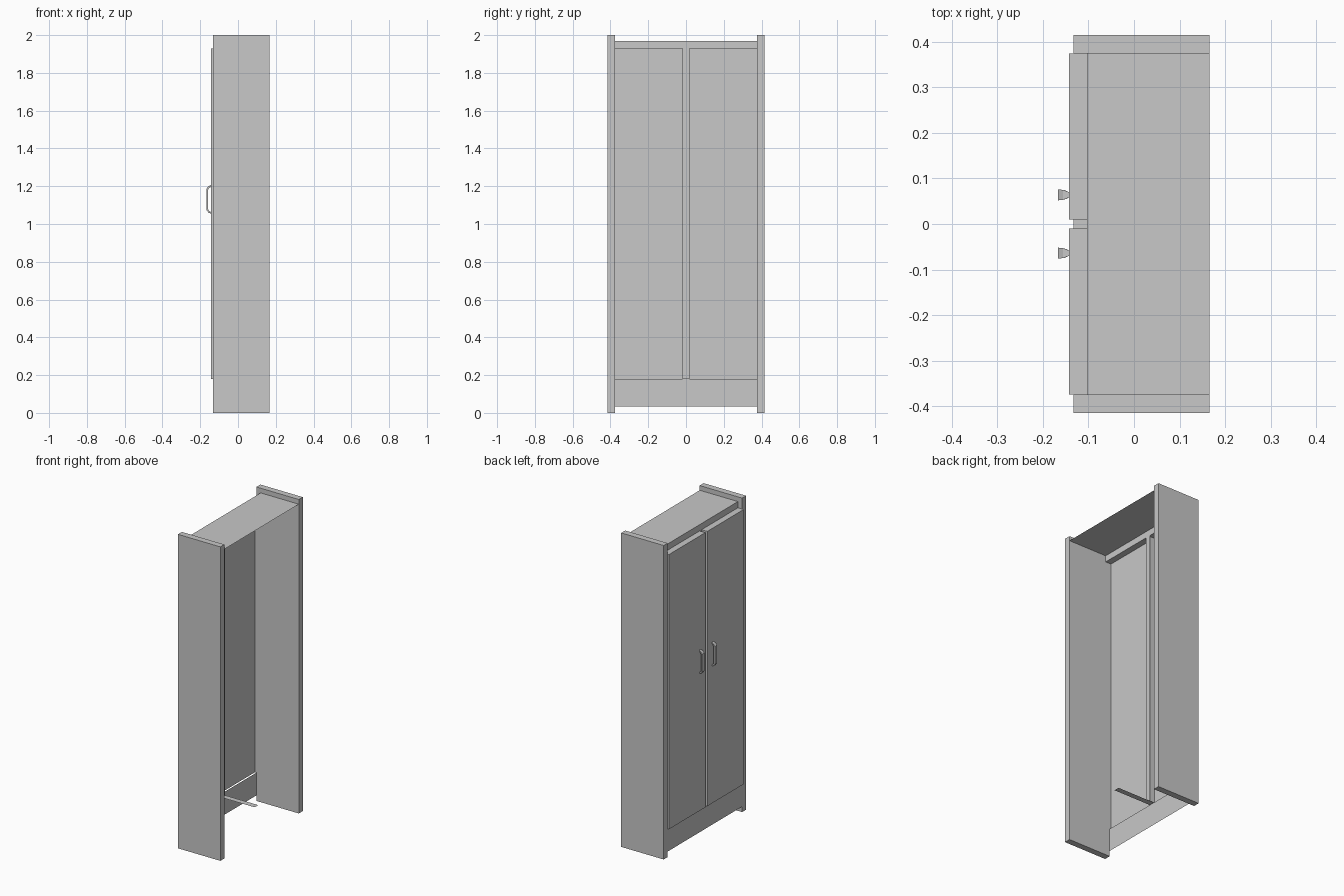
import bpy
import bmesh

default = bpy.data.objects.get("Cube")
if default:
    bpy.data.objects.remove(default, do_unlink=True)

grey = bpy.data.materials.new("light_grey")
grey.use_nodes = True
colour = (0.58, 0.58, 0.58, 1)
grey.diffuse_color = colour
grey.node_tree.nodes["Principled BSDF"].inputs["Base Color"].default_value = colour

# Shared planes of the cabinet
BACK, FRONT, FRAME, DOOR = 0.166, -0.133, -0.103, -0.143
INNER, OUTER = 0.375, 0.415
TOP, DOOR_TOP, DOOR_BOTTOM = 1.97, 1.93, 0.18


def finish(name, bm):
    mesh = bpy.data.meshes.new(name)
    bm.to_mesh(mesh)
    bm.free()
    mesh.materials.append(grey)
    obj = bpy.data.objects.new(name, mesh)
    bpy.context.collection.objects.link(obj)
    return obj


def box(name, xs, ys, zs, open_sides=()):
    """Box between ranges; open_sides lists (axis, sign) faces to leave out."""
    bm = bmesh.new()
    bmesh.ops.create_cube(bm, size=1)
    gone = [f for f in bm.faces
            if any(f.normal[axis] * sign > 0.9 for axis, sign in open_sides)]
    bmesh.ops.delete(bm, geom=gone, context='FACES')
    for v in bm.verts:
        for axis, (a, b) in enumerate((xs, ys, zs)):
            v.co[axis] = max(a, b) if v.co[axis] > 0 else min(a, b)
    return finish(name, bm)


def sheet(name, xs, ys, zs):
    """Flat rectangle: one of the three ranges has equal ends."""
    (x0, x1), (y0, y1), (z0, z1) = xs, ys, zs
    bm = bmesh.new()
    if z0 == z1:
        pts = [(x0, y0, z0), (x1, y0, z0), (x1, y1, z0), (x0, y1, z0)]
    else:
        pts = [(x0, y1, z0), (x0, y0, z0), (x0, y0, z1), (x0, y1, z1)]
    bm.faces.new([bm.verts.new(p) for p in pts])
    return finish(name, bm)


def handle(name, y):
    """Bracket grip: outer and inner outlines (x, z, half width) joined."""
    outer = [(DOOR, 0.076, 0.006), (-0.156, 0.07, 0.011), (-0.167, 0.057, 0.012)]
    inner = [(DOOR, 0.066, 0.006), (-0.152, 0.062, 0.010), (-0.158, 0.052, 0.011)]
    bm = bmesh.new()
    rings = []
    for sign, order in ((1, (0, 1, 2)), (-1, (2, 1, 0))):
        for i in order:
            ring = []
            for (x, z, w), side in ((outer[i], -1), (outer[i], 1),
                                    (inner[i], 1), (inner[i], -1)):
                ring.append(bm.verts.new((x, y + side * w, 1.13 + sign * z)))
            rings.append(ring)
    for a, b in zip(rings, rings[1:]):
        for k in range(4):
            n = (k + 1) % 4
            bm.faces.new((a[k], a[n], b[n], b[k]))
    bm.faces.new(rings[0])
    bm.faces.new(rings[-1])
    bmesh.ops.recalc_face_normals(bm, faces=bm.faces)
    return finish(name, bm)


# Sides, hollow doors and handles, mirrored across the middle
for label, s in (("near", -1), ("far", 1)):
    box(label + "_side_panel", (FRONT, BACK), (s * INNER, s * OUTER), (0, 2))
    box(label + "_door", (DOOR, FRAME), (s * 0.01, s * INNER),
        (DOOR_BOTTOM, DOOR_TOP), open_sides=((0, 1), (2, -1)))
    handle(label + "_handle", s * 0.064)

# Thin top, front frame, plinth and floor strip
sheet("top_panel", (FRAME, BACK), (-INNER, INNER), (TOP, TOP))
sheet("top_rail", (FRAME, FRAME), (-INNER, INNER), (DOOR_TOP, TOP))
sheet("centre_post", (FRAME, FRAME), (-0.018, 0.018), (DOOR_BOTTOM, DOOR_TOP))
sheet("plinth", (FRONT, FRONT), (-INNER, INNER), (0.035, DOOR_BOTTOM))
sheet("floor_strip", (FRONT, 0.13), (-0.018, 0.018), (DOOR_BOTTOM, DOOR_BOTTOM))
